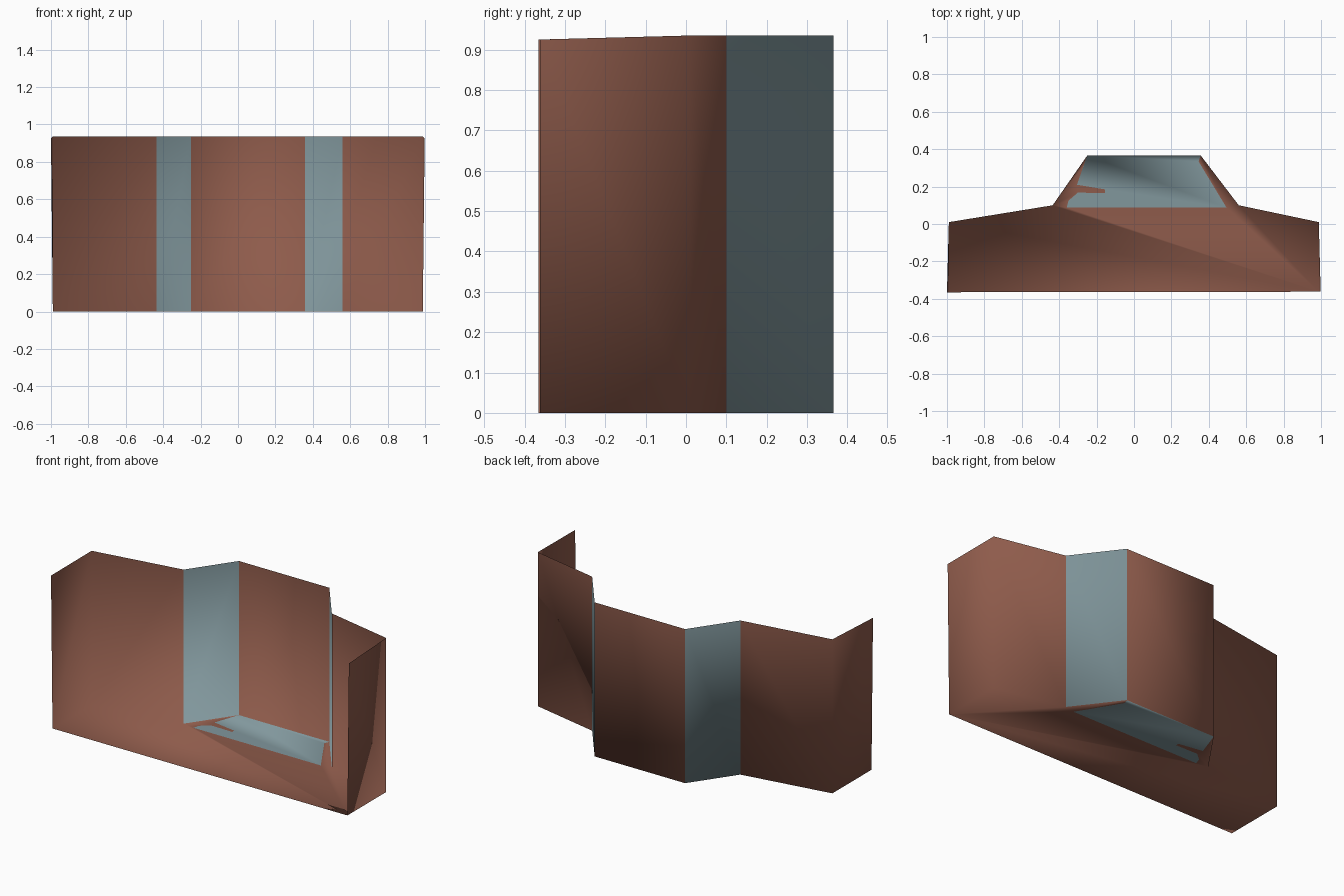
import bpy
import bmesh

if "Cube" in bpy.data.objects:
    bpy.data.objects.remove(bpy.data.objects["Cube"])


def material(name, rgb):
    m = bpy.data.materials.new(name)
    m.diffuse_color = (*rgb, 1.0)
    m.use_nodes = True
    m.node_tree.nodes["Principled BSDF"].inputs["Base Color"].default_value = m.diffuse_color
    return m


BRICK, GLASS = 0, 1
HEIGHT = 0.935

# Plan of the wall, walked from the front left around the bay to the front right
plan = [(-1.0, -0.365), (-0.99, 0.01), (-0.435, 0.10), (-0.25, 0.366),
        (0.357, 0.366), (0.56, 0.10), (0.988, 0.01), (0.998, -0.362)]

bm = bmesh.new()
low, high = [], []
for i, (x, y) in enumerate(plan):
    end = i in (0, 7)
    lean = 0.99 if end else 1.0
    low.append(bm.verts.new((x * lean, y, 0)))
    high.append(bm.verts.new((x, y, HEIGHT - (0.01 if end else 0))))


def face(verts, colour):
    f = bm.faces.new(verts)
    f.material_index = colour
    f.smooth = True


# Wall panels: the two slanted bay sides are glass
for i in range(7):
    face((low[i], low[i + 1], high[i + 1], high[i]),
         GLASS if i in (2, 4) else BRICK)

# Floor with the pale patch cut into the bay
def floor_point(x, y):
    return bm.verts.new((x, y, 0))


front_left = floor_point(-0.36, 0.087)
front_right = floor_point(0.495, 0.087)
right_edge = floor_point(0.345, 0.335)
left_edge = [floor_point(*p) for p in
             ((-0.35, 0.125), (-0.30, 0.168), (-0.155, 0.165),
              (-0.155, 0.185), (-0.305, 0.21), (-0.27, 0.31))]

face([front_left, front_right, right_edge, low[4], low[3]] + left_edge[::-1], GLASS)
face([low[2], front_left] + left_edge + [low[3]], BRICK)
face([front_right, low[5], low[4], right_edge], BRICK)
face([low[0], low[7], low[6], low[5], front_right, front_left, low[2], low[1]], BRICK)

mesh = bpy.data.meshes.new("bay_wall_and_floor")
bm.to_mesh(mesh)
bm.free()
mesh.materials.append(material("brick brown", (0.27, 0.104, 0.070)))
mesh.materials.append(material("glass grey blue", (0.22, 0.31, 0.335)))
obj = bpy.data.objects.new("bay_wall_and_floor", mesh)
bpy.context.scene.collection.objects.link(obj)
